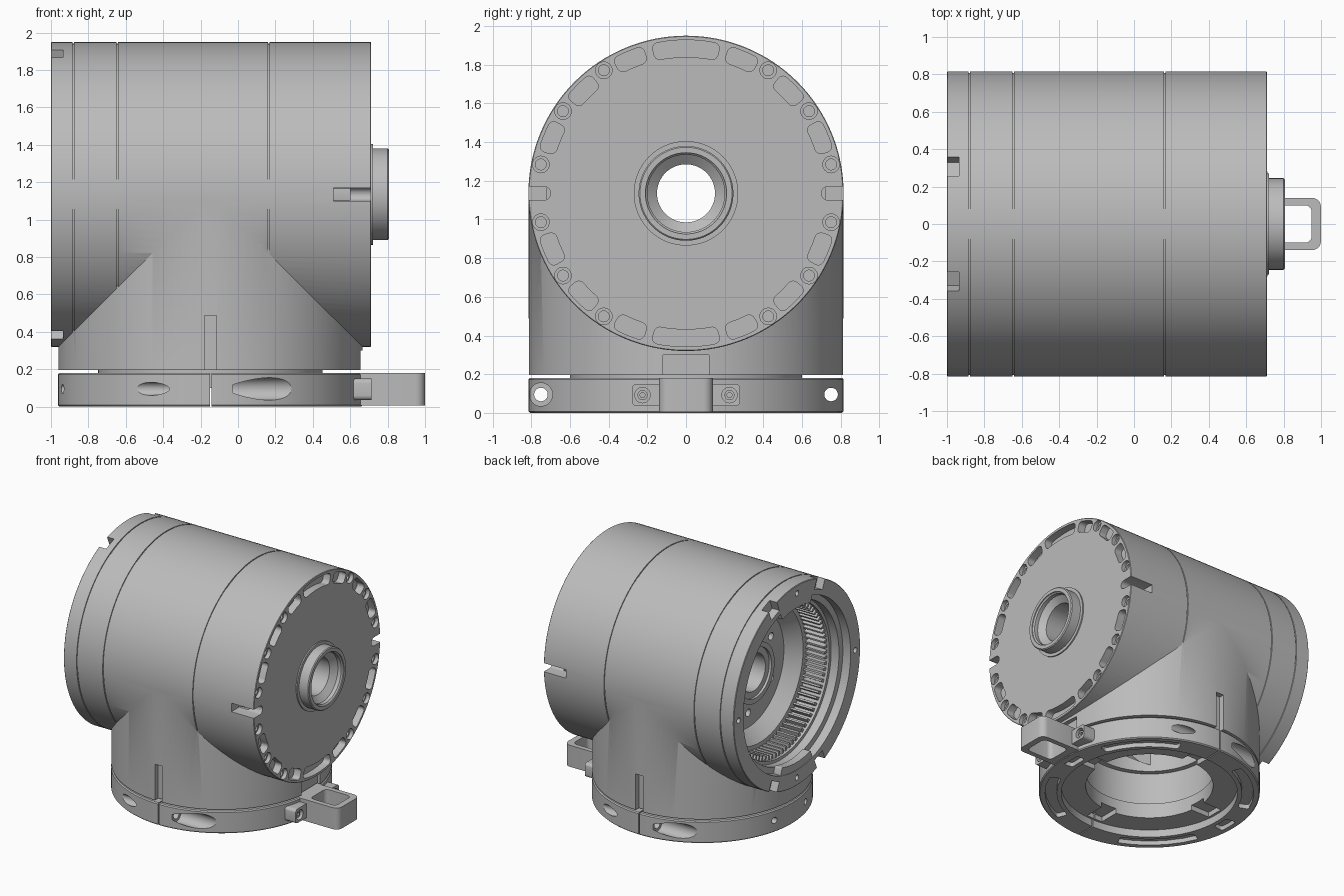
import bpy, bmesh
from math import radians, cos, sin, pi
from mathutils import Matrix

if "Cube" in bpy.data.objects:
    bpy.data.objects.remove(bpy.data.objects["Cube"])

grey = bpy.data.materials.new("machined_grey")
grey.use_nodes = True
grey.diffuse_color = (0.5, 0.5, 0.5, 1)
grey.node_tree.nodes["Principled BSDF"].inputs["Base Color"].default_value = (0.5, 0.5, 0.5, 1)

R = 0.815
TO_X = Matrix.Rotation(pi / 2, 4, 'Y')
DRUM = Matrix.Translation((0, 0, 1.135)) @ TO_X     # local z runs along the drum
NECK = Matrix.Translation((-0.148, 0, 0))
ID = Matrix.Identity(4)


def lathe(profile, mat=ID, closed=False, steps=128):
    """Revolve (radius, height) points about local z."""
    bm = bmesh.new()
    vs = [bm.verts.new((r, 0, h)) for r, h in profile]
    pairs = list(zip(vs, vs[1:])) + ([(vs[-1], vs[0])] if closed else [])
    edges = [bm.edges.new(p) for p in pairs]
    bmesh.ops.spin(bm, geom=vs + edges, cent=(0, 0, 0), axis=(0, 0, 1),
                   angle=2 * pi, steps=steps)
    bmesh.ops.remove_doubles(bm, verts=bm.verts[:], dist=1e-5)
    bmesh.ops.recalc_face_normals(bm, faces=bm.faces[:])
    bm.transform(mat)
    return bm


def prism(pts, z0, z1, mat=ID, rounding=0, corners=None):
    """Extrude an outline along local z, optionally rounding its corners."""
    bm = bmesh.new()
    vs = [bm.verts.new((x, y, z0)) for x, y in pts]
    bm.faces.new(vs)
    if rounding:
        picked = [vs[i] for i in corners] if corners else vs
        bmesh.ops.bevel(bm, geom=picked, offset=rounding, segments=5,
                        profile=0.5, affect='VERTICES')
    out = bmesh.ops.extrude_face_region(bm, geom=bm.faces[:])["geom"]
    bmesh.ops.translate(bm, vec=(0, 0, z1 - z0),
                        verts=[g for g in out if isinstance(g, bmesh.types.BMVert)])
    bmesh.ops.recalc_face_normals(bm, faces=bm.faces[:])
    bm.transform(mat)
    return bm


def box(x0, x1, y0, y1, z0, z1, mat=ID, rounding=0):
    return prism([(x0, y0), (x1, y0), (x1, y1), (x0, y1)], z0, z1, mat, rounding)


def rod(r, z0, z1, mat=ID):
    return lathe([(0, z0), (r, z0), (r, z1), (0, z1)], mat, steps=24)


def arc_slot(r0, r1, mid, half, z0, z1, mat, rounding=0.02):
    n = 6
    angles = [radians(mid - half + 2 * half * i / (n - 1)) for i in range(n)]
    pts = [(r1 * cos(a), r1 * sin(a)) for a in angles]
    pts += [(r0 * cos(a), r0 * sin(a)) for a in reversed(angles)]
    return prism(pts, z0, z1, mat, rounding, (0, n - 1, n, 2 * n - 1))


def polar(r, deg):
    return Matrix.Translation((r * cos(radians(deg)), r * sin(radians(deg)), 0))


def make(name, parts):
    """Join bmeshes into one object."""
    whole = bmesh.new()
    for bm in parts:
        tmp = bpy.data.meshes.new("tmp")
        bm.to_mesh(tmp)
        bm.free()
        whole.from_mesh(tmp)
        bpy.data.meshes.remove(tmp)
    mesh = bpy.data.meshes.new(name)
    whole.to_mesh(mesh)
    whole.free()
    mesh.materials.append(grey)
    ob = bpy.data.objects.new(name, mesh)
    bpy.context.collection.objects.link(ob)
    return ob


def activate(ob):
    bpy.ops.object.select_all(action='DESELECT')
    ob.select_set(True)
    bpy.context.view_layer.objects.active = ob


def combine(ob, parts, operation='DIFFERENCE'):
    tool = make("cutter", parts)
    tool.hide_render = True
    mod = ob.modifiers.new("bool", 'BOOLEAN')
    mod.operation, mod.solver, mod.object = operation, 'EXACT', tool
    activate(ob)
    bpy.ops.object.modifier_apply(modifier=mod.name)
    bpy.data.objects.remove(tool)


def finish(ob):
    activate(ob)
    bpy.ops.object.shade_smooth_by_angle(angle=radians(30))


# Housing: horizontal drum with grooves and hub, joined to the neck
outline = [(0, -1), (R - 0.004, -1), (R, -0.996)]
for x in (-0.88, -0.645, 0.165):
    outline += [(R, x - 0.004), (R - 0.008, x - 0.004), (R - 0.008, x + 0.004), (R, x + 0.004)]
outline += [(R, 0.708), (R - 0.004, 0.712), (0.27, 0.712), (0.27, 0.722), (0.245, 0.722),
            (0.245, 0.8), (0.238, 0.807), (0, 0.807)]
housing = make("housing", [lathe(outline, DRUM)])
combine(housing, [lathe([(0, 0.165), (0.6, 0.165), (0.6, 0.195), (0.813, 0.195),
                         (0.813, 1.13), (0, 1.13)], NECK)], 'UNION')

# Inner spaces: open end, hollow middle, neck bore, shaft hole
combine(housing, [
    lathe([(0, -1.1), (0.69, -1.1), (0.69, -0.93), (0.64, -0.93), (0.64, -0.86),
           (0.615, -0.86), (0.615, -0.67), (0.55, -0.67), (0.46, -0.56), (0.24, -0.56),
           (0.24, -0.63), (0.2, -0.63), (0.2, -0.61), (0, -0.61)], DRUM),
    lathe([(0.25, -0.45), (0.72, -0.45), (0.72, 0.6), (0.25, 0.6)], DRUM, closed=True)])
combine(housing, [lathe([(0, 0), (0.5, 0), (0.5, 0.45), (0.46, 0.45), (0.46, 0.62),
                         (0, 0.62)], NECK, steps=96)])
combine(housing, [lathe([(0, -1.2), (0.15, -1.2), (0.15, 0.72), (0.2, 0.76),
                         (0.2, 0.79), (0.21, 0.8), (0.21, 0.9), (0, 0.9)], DRUM, steps=64)])

# Rim pockets, screw holes and side slots on the closed end
cuts = []
for k in range(16):
    if k % 8 == 0:
        cuts.append(arc_slot(0.705, 0.793, k * 22.5, 13, 0.65, 0.75, DRUM, 0.03))
    elif k % 4:
        cuts.append(arc_slot(0.705, 0.793, k * 22.5, 6.2, 0.65, 0.75, DRUM, 0.03))
for pole in (0, 180):
    for a in (33.75, 56.25, 78.75):
        for s in (-1, 1):
            cuts.append(lathe([(0, 0.62), (0.028, 0.62), (0.028, 0.68), (0.043, 0.68),
                               (0.043, 0.75), (0, 0.75)],
                              DRUM @ polar(0.765, pole + s * a), steps=24))
for s in (-1, 1):
    cuts.append(box(-0.035, 0.035, min(s * 0.7, s), max(s * 0.7, s),
                    0.51, 0.8, DRUM, 0.034))
combine(housing, cuts)

# Notches and small holes on the open end, holes in the inner disc
cuts = []
for a in (22.3, 157.7, 202.3, 337.7):
    cuts.append(box(0.73, 0.9, -0.055, 0.055, -1.1, -0.935,
                    DRUM @ Matrix.Rotation(radians(a), 4, 'Z')))
cuts += [rod(0.022, -1.1, -0.95, DRUM @ polar(0.75, a)) for a in range(0, 360, 90)]
cuts += [rod(0.03, -0.6, -0.5, DRUM @ polar(0.34, a)) for a in range(0, 360, 60)]
combine(housing, cuts)

# Key slots in the neck
combine(housing, [box(-0.18, -0.115, -0.9, -0.77, 0.1, 0.488),
                  box(-0.18, -0.115, 0.77, 0.9, 0.1, 0.488),
                  box(0.63, 0.9, -0.12, 0.12, 0.18, 0.3)])
finish(housing)

# Inward tabs at the top and bottom of the open end
finish(make("end_tabs", [arc_slot(0.63, 0.7, a, 17, -0.995, -0.93, DRUM, 0.01)
                         for a in (0, 180)]))

# Internal ring gear teeth
teeth = []
for i in range(84):
    turn = DRUM @ Matrix.Rotation(2 * pi * i / 84, 4, 'Z')
    teeth.append(prism([(0.63, -0.015), (0.63, 0.015), (0.58, 0.007), (0.58, -0.007)],
                       -0.84, -0.66, turn))
finish(make("ring_gear_teeth", teeth))

# Split clamp ring under the neck
clamp = make("clamp_ring", [lathe([
    (0.65, 0), (0.807, 0), (R, 0.008), (R, 0.172), (0.807, 0.18), (0.47, 0.18),
    (0.47, 0.06), (0.65, 0.06)], NECK, closed=True)])
slots = [arc_slot(0.685, 0.77, a, 23, -0.05, 0.035, NECK) for a in (45, 135, 225, 315)]
slots += [arc_slot(0.685, 0.77, a, 6, -0.05, 0.035, NECK) for a in (0, 180)]
slots += [box(0.4, 0.63, -0.07, 0.07, 0.03, 0.1, NECK @ Matrix.Rotation(radians(a), 4, 'Z'))
          for a in (0, 90, 180, 270)]
slots += [rod(0.025, -1.1, -0.85, Matrix.Translation((0, y, 0.095)) @ TO_X)
          for y in (-0.2, 0.2)]
combine(clamp, slots)
# Tangential bolt bores, entered from opposite sides, then the two splits
for turn in (0, pi):
    combine(clamp, [lathe([(0, -0.75), (0.035, -0.75), (0.035, 0.118), (0.06, 0.118),
                           (0.06, 0.85), (0, 0.85)],
                          NECK @ Matrix.Rotation(turn, 4, 'Z')
                          @ Matrix.Translation((0, -0.75, 0.095)) @ TO_X, steps=32)])
combine(clamp, [box(-0.151, -0.142, -0.9, -0.6, -0.1, 0.3),
                box(-0.151, -0.142, 0.6, 0.9, -0.1, 0.3)])
finish(clamp)

# Carry loop with screwed ears
loop = make("clamp_loop", [box(0.6, 1.0, -0.14, 0.14, 0.005, 0.18, ID, 0.05)])
combine(loop, [box(0.72, 0.95, -0.1, 0.1, -0.1, 0.3, ID, 0.035)])
finish(loop)
for side, s in (("left_ear", 1), ("right_ear", -1)):
    y = s * 0.225
    ear = make(side, [box(-0.15, -0.035, min(s * 0.12, s * 0.28), max(s * 0.12, s * 0.28),
                          0.58, 0.715, TO_X, 0.025)])
    seat = Matrix.Translation((0, y, 0.092)) @ TO_X
    combine(ear, [rod(0.04, 0.67, 0.8, seat)])
    finish(ear)
    finish(make(side + "_screw", [lathe([(0, 0.66), (0.026, 0.66), (0.026, 0.7), (0.013, 0.7),
                                         (0.013, 0.68), (0, 0.68)], seat, steps=24)]))
